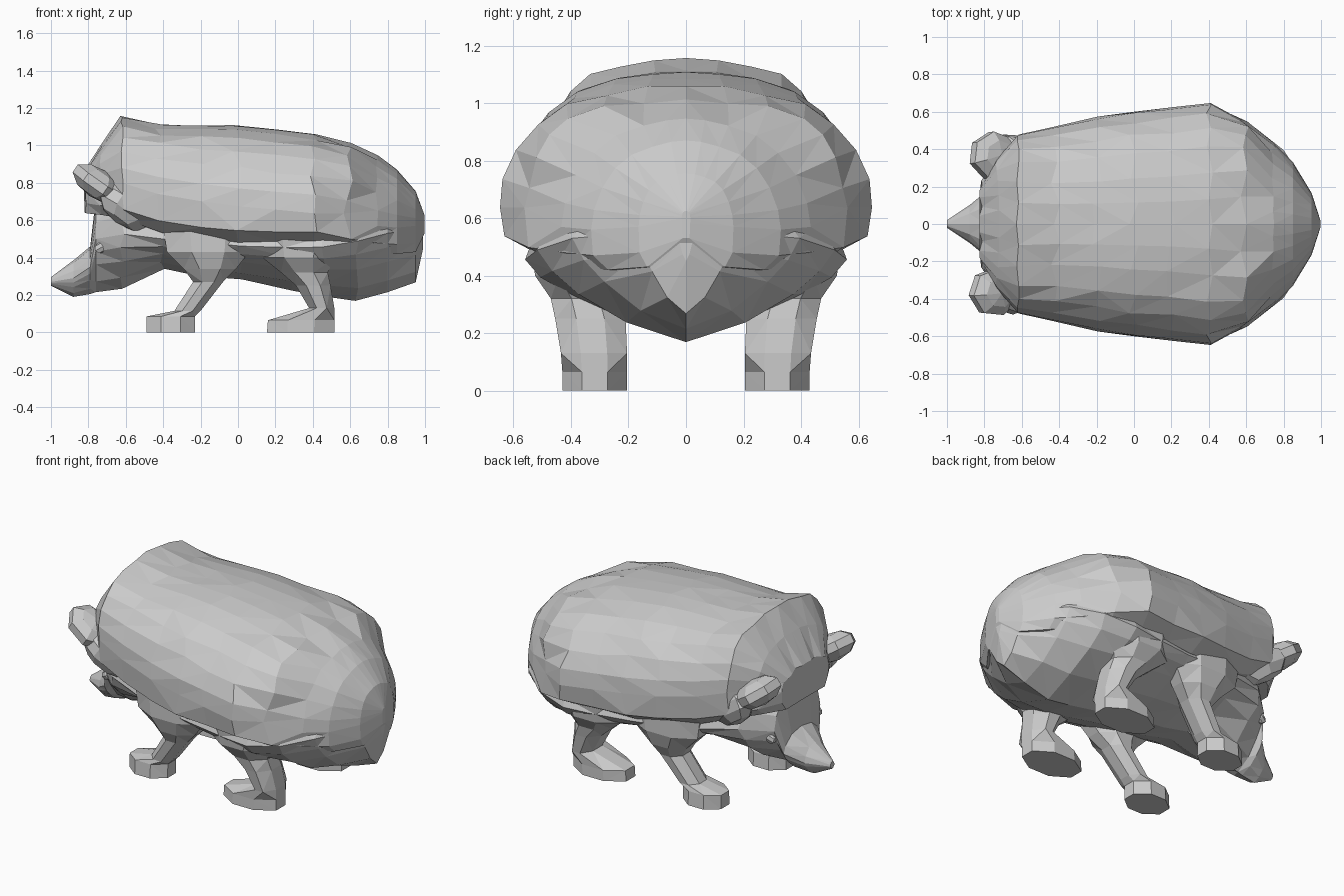
import bpy, bmesh, math, random
from mathutils import Vector, Matrix

if "Cube" in bpy.data.objects:
    bpy.data.objects.remove(bpy.data.objects["Cube"])

random.seed(4)
grey = bpy.data.materials.new("plain grey")
grey.diffuse_color = (0.6, 0.6, 0.6, 1)
grey.use_nodes = True
grey.node_tree.nodes["Principled BSDF"].inputs["Base Color"].default_value = grey.diffuse_color


def finish(bm, name):
    bmesh.ops.recalc_face_normals(bm, faces=bm.faces)
    bmesh.ops.triangulate(bm, faces=[f for f in bm.faces if len(f.verts) == 4])
    me = bpy.data.meshes.new(name)
    bm.to_mesh(me)
    bm.free()
    me.materials.append(grey)
    ob = bpy.data.objects.new(name, me)
    bpy.context.collection.objects.link(ob)
    return ob


def loft(rings, name):
    """Skin a list of equal closed rings and cap both ends."""
    bm = bmesh.new()
    rows = [[bm.verts.new(p) for p in r] for r in rings]
    n = len(rows[0])
    for a, b in zip(rows, rows[1:]):
        for i in range(n):
            j = (i + 1) % n
            bm.faces.new((a[i], a[j], b[j], b[i]))
    bm.faces.new(rows[0])
    bm.faces.new(rows[-1])
    return finish(bm, name)


def ring(x, half, rough):
    """Symmetric ring across y=0; half runs top centre to bottom centre."""
    pts = [Vector((x + random.uniform(-rough, rough) * 2, y * (1 + random.uniform(-rough, rough)),
                   z + random.uniform(-rough, rough) * 0.7)) for y, z in half]
    return pts + [Vector((p.x, -p.y, p.z)) for p in reversed(pts[1:-1])]


# Spiny coat: x, top, half width, height of widest point, rim height, boxiness
coat = [(-.82, .86, .23, .76, .69, 0), (-.73, 1.02, .36, .80, .68, .1), (-.62, 1.155, .48, .80, .66, .3),
        (-.42, 1.12, .52, .75, .59, .1), (-.2, 1.11, .57, .70, .565, 0), (.0, 1.115, .605, .67, .54, 0),
        (.2, 1.09, .625, .65, .53, 0), (.4, 1.065, .645, .64, .53, .1), (.59, 1.01, .555, .63, .49, .5),
        (.74, .945, .435, .57, .48, -.25), (.85, .87, .33, .56, .47, -.2), (.95, .755, .165, .57, .48, 0),
        (.998, .625, .015, .60, .58, 0)]
dome = [(0, 1), (.19, .985), (.4, .93), (.62, .84), (.78, .69), (.90, .47), (.975, .22), (1, 0)]
rings = []
for x, top, w, mid, rim, k in coat:
    half = [((a + k * a * (1 - a)) * w, mid + b * (top - mid)) for a, b in dome]
    half += [(.98 * w, rim), (.82 * w, rim - .05), (0, rim - .05)]
    rings.append(ring(x, half, 0 if x > .8 else .005 if abs(x) > .6 else .013))
loft(rings, "spiny_coat")

# Head, belly and rump: x, top, half width, height of widest point, bottom
trunk = [(-1, .295, .02, .27, .25), (-.88, .385, .10, .29, .19), (-.79, .46, .175, .35, .205),
         (-.76, .72, .225, .50, .215), (-.62, .77, .36, .52, .235), (-.4, .80, .43, .50, .34),
         (-.2, .80, .48, .48, .30), (.02, .80, .50, .46, .28), (.3, .80, .535, .45, .225),
         (.46, .80, .56, .46, .195), (.64, .75, .52, .49, .172), (.8, .66, .395, .53, .215),
         (.95, .60, .164, .55, .268), (.99, .61, .03, .57, .45)]
rings = []
for x, top, w, mid, low in trunk:
    half = [(0, top), (.55 * w, mid + .85 * (top - mid)), (.9 * w, mid + .4 * (top - mid)), (w, mid),
            (.9 * w, low + .76 * (mid - low)), (.72 * w, low + .52 * (mid - low)),
            (.4 * w, low + .2 * (mid - low)), (0, low)]
    rings.append(ring(x, half, 0 if abs(x) > .75 else .007))
loft(rings, "head_and_belly")


def mirrored(build, name):
    for s, side in ((1, "left"), (-1, "right")):
        build(s, side + "_" + name)


def leg(levels):
    """Cut-corner sections: z, x front, x back, y inner, y outer."""
    def build(s, name):
        rs = []
        for z, x0, x1, y0, y1 in levels:
            cx, cy = .3 * (x1 - x0), .3 * (y1 - y0)
            rs.append([Vector((x, s * y, z)) for x, y in (
                (x0 + cx, y0), (x1 - cx, y0), (x1, y0 + cy), (x1, y1 - cy),
                (x1 - cx, y1), (x0 + cx, y1), (x0, y1 - cy), (x0, y0 + cy))])
        loft(rs, name)
    return build


# Legs with flat feet
mirrored(leg([(0, -.49, -.23, .215, .42), (.085, -.49, -.23, .22, .415), (.115, -.34, -.20, .235, .405),
              (.27, -.24, -.08, .25, .43), (.34, -.29, -.01, .26, .47), (.43, -.38, .06, .27, .50),
              (.56, -.40, .08, .28, .50)]), "front_leg")
mirrored(leg([(0, .155, .515, .205, .43), (.065, .16, .515, .205, .43), (.13, .38, .515, .205, .435),
              (.25, .31, .495, .21, .455), (.32, .23, .48, .23, .47), (.40, .13, .52, .25, .525),
              (.52, .10, .56, .27, .54)]), "hind_leg")


def blob(centre, size, tilt, yaw, segs, rows):
    """Low-poly ellipsoid, mirrored by side."""
    def build(s, name):
        bm = bmesh.new()
        m = (Matrix.Translation((centre[0], s * centre[1], centre[2])) @ Matrix.Rotation(s * yaw, 4, 'Z')
             @ Matrix.Rotation(tilt, 4, 'Y') @ Matrix.Diagonal((*size, 1)))
        bmesh.ops.create_uvsphere(bm, u_segments=segs, v_segments=rows, radius=1, matrix=m)
        finish(bm, name)
    return build


# Ears, the folds behind them, and eyes
mirrored(blob((-.75, .365, .795), (.155, .135, .08), math.radians(35), .1, 7, 5), "ear")
mirrored(blob((-.60, .385, .67), (.18, .09, .10), math.radians(35), -.35, 7, 5), "ear_fold")
mirrored(blob((-.73, .225, .455), (.045, .025, .03), math.radians(-30), 0, 6, 4), "eye")
